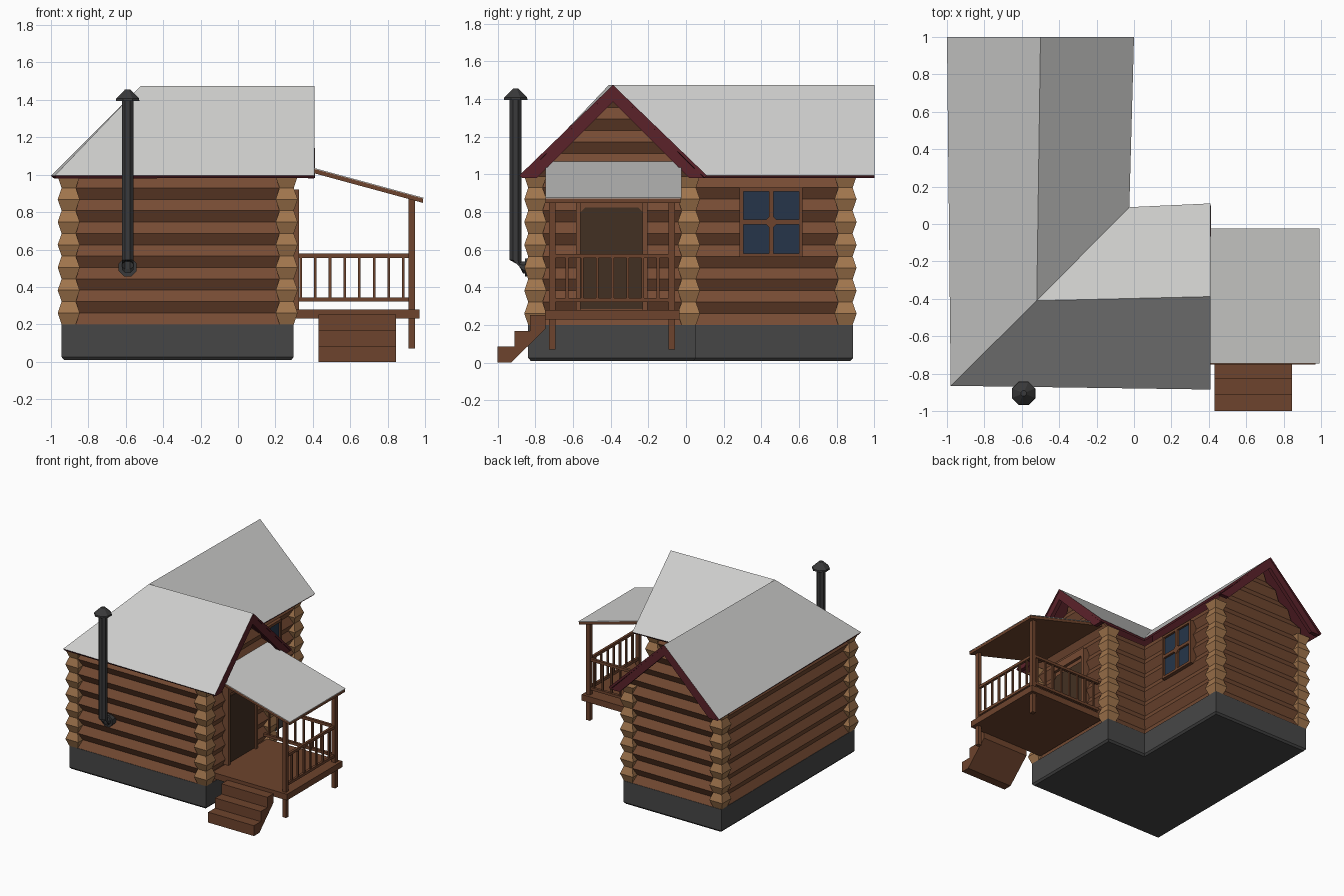
import bpy, bmesh, math
from mathutils import Vector

if "Cube" in bpy.data.objects:
    bpy.data.objects.remove(bpy.data.objects["Cube"])


def mat(name, r, g, b):
    m = bpy.data.materials.new(name)
    m.diffuse_color = (r, g, b, 1)
    m.use_nodes = True
    m.node_tree.nodes["Principled BSDF"].inputs["Base Color"].default_value = m.diffuse_color
    return m


ROOF = mat("roof_grey", 0.62, 0.62, 0.61)
LOG = mat("log_brown", 0.18, 0.07, 0.033)
TAN = mat("log_end_tan", 0.36, 0.18, 0.075)
STONE = mat("foundation_grey", 0.062, 0.062, 0.062)
WOOD = mat("porch_wood", 0.155, 0.057, 0.026)
RED = mat("trim_dark_red", 0.105, 0.016, 0.023)
GLASS = mat("window_glass", 0.019, 0.036, 0.068)
IRON = mat("pipe_iron", 0.042, 0.042, 0.043)
DOOR = mat("door_dark", 0.055, 0.03, 0.016)


def make(name, verts, faces, *mats, fix=True):
    me = bpy.data.meshes.new(name)
    me.from_pydata([tuple(v) for v in verts], [], faces)
    if fix:
        bm = bmesh.new()
        bm.from_mesh(me)
        bmesh.ops.recalc_face_normals(bm, faces=bm.faces)
        bm.to_mesh(me)
        bm.free()
    for m in mats:
        me.materials.append(m)
    ob = bpy.data.objects.new(name, me)
    bpy.context.collection.objects.link(ob)
    return ob


def loft(name, rings, *mats, caps=True):
    n = len(rings[0])
    faces = [(r * n + i, r * n + (i + 1) % n, (r + 1) * n + (i + 1) % n, (r + 1) * n + i)
             for r in range(len(rings) - 1) for i in range(n)]
    if caps:
        last = (len(rings) - 1) * n
        faces += [tuple(range(n)), tuple(range(last, last + n))]
    return make(name, [v for r in rings for v in r], faces, *mats)


def box(name, x0, x1, y0, y1, z0, z1, m):
    ring = lambda z: [(x0, y0, z), (x1, y0, z), (x1, y1, z), (x0, y1, z)]
    return loft(name, [ring(z0), ring(z1)], m)


def extrude_x(name, pts, x0, x1, m):
    return loft(name, [[(x, y, z) for y, z in pts] for x in (x0, x1)], m)


def extrude_y(name, pts, y0, y1, m):
    return loft(name, [[(x, y, z) for x, z in pts] for y in (y0, y1)], m)


def footprint(d, z):
    x0, x1, xm = -0.915 - d, 0.27 + d, -0.085 + d
    y0, y1, y2 = -0.81 - d, 0.025 + d, 0.86 + d
    return [(x0, y0, z), (x1, y0, z), (x1, y1, z), (xm, y1, z), (xm, y2, z), (x0, y2, z)]


# L-shaped foundation with a slightly chamfered foot
loft("foundation", [footprint(0.015, 0.01), footprint(0.028, 0.025), footprint(0.028, 0.2)], STONE)

# log walls: zigzag courses around the L footprint
STEP, Z0 = 0.79 / 13, 0.2
bulge = lambda k: 0.025 if k % 2 == 0 else -0.01
loft("log_walls", [footprint(bulge(k), Z0 + STEP * k) for k in range(14)], LOG)


# log gables, narrowing to the ridge
def gable(name, place):
    verts, faces = [], []
    for k in range(13, 22):
        z = min(Z0 + STEP * k, 1.435)
        w = min(0.42, max(1.438 - z, 0.003))
        verts += [place(bulge(k), s * w, z) for s in (-1, 1)]
    for i in range(8):
        faces.append((2 * i, 2 * i + 1, 2 * i + 3, 2 * i + 2))
    ob = make(name, verts, faces, LOG, fix=False)
    s = ob.modifiers.new("thickness", "SOLIDIFY")
    s.thickness, s.offset = 0.02, -1


gable("wing_gable", lambda d, w, z: (0.27 + d, -0.39 + w, z))
gable("back_gable", lambda d, w, z: (-0.5 - w, 0.86 + d, z))

# stacked log ends at the corners
for i, (cx, cy) in enumerate([(-0.905, -0.80), (0.26, -0.80), (0.26, 0.015), (-0.095, 0.847), (-0.905, 0.847)]):
    rings = []
    for k in range(14):
        h, z = (0.038 if k % 2 == 0 else 0.059), Z0 + STEP * k
        rings.append([(cx + a * h, cy + b * h, z) for a, b in ((-1, -1), (1, -1), (1, 1), (-1, 1))])
    loft(f"corner_log_ends_{i + 1}", rings, TAN)

# L-shaped pitched roof: grey top, red underside and rim
E, R = 0.995, 1.475
roof = make("main_roof", [
    (-1, 1, E), (-0.98, -0.865, E), (0.41, -0.885, E), (0.41, 0.11, E), (-0.025, 0.09, E), (0, 1, E),
    (-0.5, 1, R), (-0.52, -0.41, R), (0.41, -0.388, R)],
    [(0, 1, 7, 6), (1, 2, 8, 7), (3, 4, 7, 8), (4, 5, 6, 7)], ROOF, RED, fix=False)
s = roof.modifiers.new("thickness", "SOLIDIFY")
s.thickness, s.offset, s.material_offset, s.material_offset_rim = 0.018, -1, 1, 1

# barge boards under the two gable ends
chevron = [(-0.485, 0.98), (0, 1.46), (0.485, 0.98), (0.405, 0.98), (0, 1.385), (-0.405, 0.98)]
extrude_x("wing_barge_board", [(-0.388 + a, z) for a, z in chevron], 0.375, 0.407, RED)
extrude_y("back_barge_board", [(-0.5 + a, z) for a, z in chevron], 0.965, 0.997, RED)

# porch floor, posts and lean-to roof
box("porch_floor", 0.29, 0.97, -0.75, -0.035, 0.23, 0.28, WOOD)
for n, y in (("front", -0.71), ("back", -0.075)):
    box(f"porch_post_{n}", 0.912, 0.945, y - 0.017, y + 0.017, 0.07, 0.875, WOOD)
lean = lambda x: 1.027 - 0.272 * (x - 0.41)
slope = lambda a, b, x0, x1: [(x0, lean(x0) + a), (x1, lean(x1) + a), (x1, lean(x1) + b), (x0, lean(x0) + b)]
extrude_y("porch_roof_boards", slope(-0.02, 0.003, 0.26, 0.99), -0.745, -0.03, WOOD)
extrude_y("porch_roof_sheet", slope(0.003, 0.008, 0.26, 0.992), -0.747, -0.025, ROOF)

# railings on the right and back sides of the porch
for n, z in (("bottom", 0.332), ("top", 0.567)):
    box(f"side_rail_{n}", 0.918, 0.938, -0.71, -0.075, z - 0.011, z + 0.011, WOOD)
    box(f"back_rail_{n}", 0.29, 0.928, -0.086, -0.064, z - 0.011, z + 0.011, WOOD)
for i in range(8):
    x = 0.335 + 0.0785 * i
    if i < 8 and x < 0.9:
        box(f"back_baluster_{i + 1}", x - 0.007, x + 0.007, -0.082, -0.068, 0.332, 0.567, WOOD)
for i in range(7):
    y = -0.632 + 0.0805 * i
    box(f"side_baluster_{i + 1}", 0.921, 0.935, y - 0.007, y + 0.007, 0.332, 0.567, WOOD)

# entrance steps
extrude_x("steps", [(-0.93, 0), (-1, 0), (-1, 0.085), (-0.912, 0.085), (-0.912, 0.168), (-0.828, 0.168),
                    (-0.828, 0.252), (-0.745, 0.252), (-0.745, 0.18)], 0.43, 0.845, WOOD)

# door: frame posts, lintel and a leaf with clipped top corners
box("door_frame_left", 0.27, 0.325, -0.585, -0.56, 0.28, 0.9, LOG)
box("door_frame_right", 0.27, 0.325, -0.23, -0.205, 0.28, 0.9, LOG)
box("door_lintel", 0.27, 0.325, -0.585, -0.205, 0.86, 0.92, LOG)
box("door_backing", 0.27, 0.302, -0.56, -0.23, 0.28, 0.86, LOG)
extrude_x("door_leaf", [(-0.56, 0.285), (-0.23, 0.285), (-0.23, 0.8), (-0.255, 0.825),
                        (-0.535, 0.825), (-0.56, 0.8)], 0.3, 0.309, DOOR)

# window in the long wing: glass, frame, cross bars, centre diamond
box("window_glass", -0.058, -0.05, 0.295, 0.61, 0.57, 0.92, GLASS)
for n, y0, y1, z0, z1 in (("left", 0.285, 0.305, 0.56, 0.93), ("right", 0.6, 0.62, 0.56, 0.93),
                          ("bottom", 0.285, 0.62, 0.56, 0.58), ("top", 0.285, 0.62, 0.91, 0.93),
                          ("upright", 0.44, 0.465, 0.57, 0.92), ("crossbar", 0.295, 0.61, 0.735, 0.76)):
    box(f"window_{n}", -0.09, -0.033, y0, y1, z0, z1, WOOD)
extrude_x("window_diamond", [(0.4525 + 0.04 * a, 0.7475 + 0.04 * b) for a, b in ((-1, 0), (0, -1), (1, 0), (0, 1))],
          -0.06, -0.032, WOOD)

# stove pipe: elbow out of the front wall, riser and conical cap
PX, PY = -0.59, -0.905


def ring8(c, r, tilt=0.0):
    u, v = Vector((1, 0, 0)), Vector((0, math.cos(tilt), math.sin(tilt)))
    c = Vector(c)
    return [c + r * (math.cos(t) * u + math.sin(t) * v) for t in (math.tau * (i + 0.5) / 8 for i in range(8))]


loft("stove_pipe", [ring8((PX, -0.8, 0.505), 0.034, -math.pi / 2), ring8((PX, -0.865, 0.505), 0.034, -math.pi / 2),
                    ring8((PX, -0.893, 0.517), 0.034, -math.pi / 4), ring8((PX, PY, 0.545), 0.034),
                    ring8((PX, PY, 1.4), 0.034)], IRON)
loft("pipe_flange", [ring8((PX, -0.8, 0.505), 0.052, -math.pi / 2),
                     ring8((PX, -0.855, 0.505), 0.052, -math.pi / 2)], IRON)
loft("pipe_cap", [ring8((PX, PY, 1.395), 0.068), ring8((PX, PY, 1.408), 0.066), ring8((PX, PY, 1.455), 0.016)], IRON)
